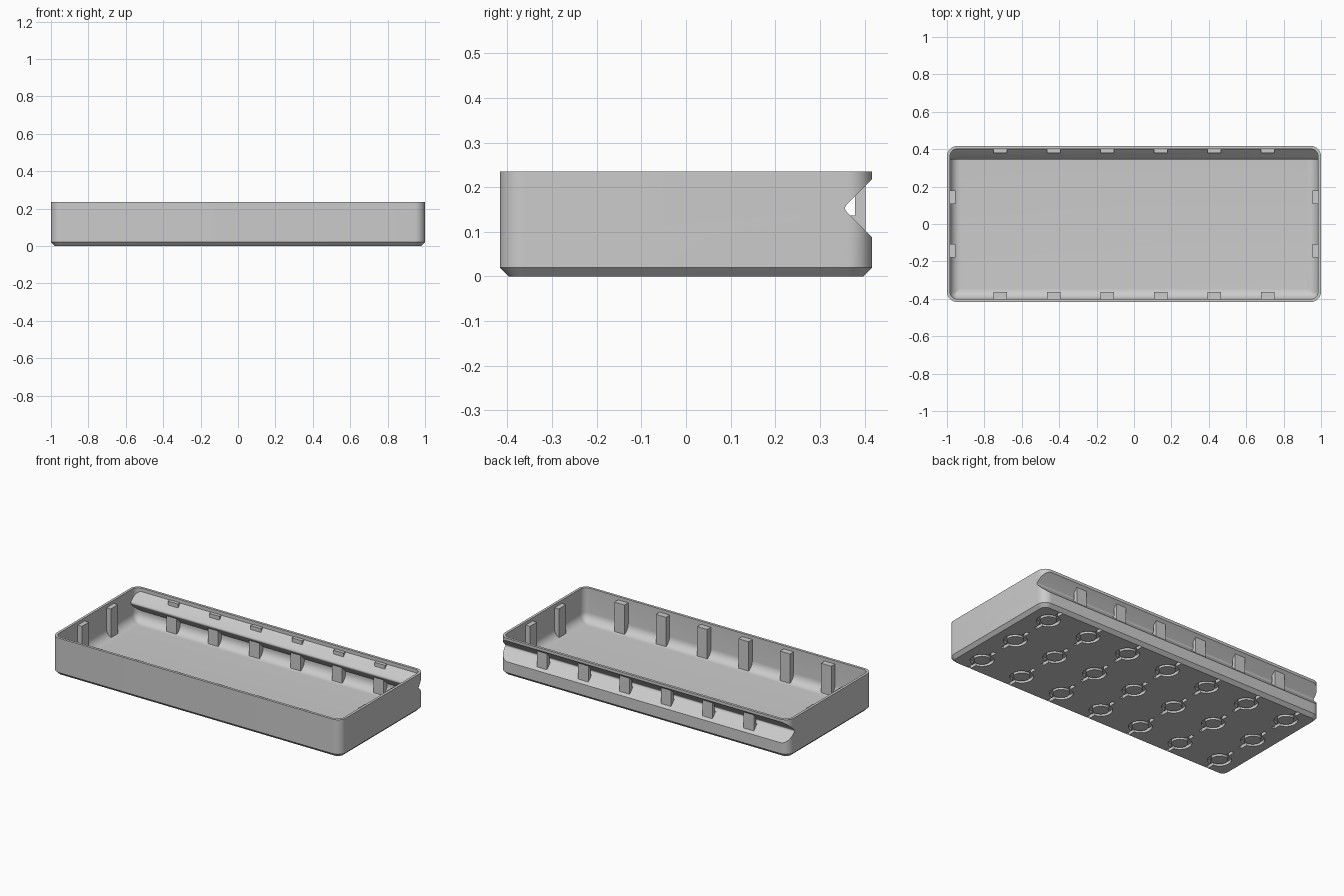
import bpy, bmesh
from math import pi, sin, cos

cube = bpy.data.objects.get("Cube")
if cube:
    bpy.data.objects.remove(cube, do_unlink=True)

HX, HY, H = 1.0, 0.417, 0.235      # outer half sizes and height
CORNER, WALL, FLOOR, FILLET = 0.055, 0.016, 0.028, 0.055
PITCH = 0.286                      # spacing of ribs and sockets

grey = bpy.data.materials.new("plain_grey")
grey.use_nodes = True
grey.diffuse_color = (0.6, 0.6, 0.6, 1)
grey.node_tree.nodes["Principled BSDF"].inputs["Base Color"].default_value = (0.6, 0.6, 0.6, 1)


def finish(bm, name):
    bmesh.ops.recalc_face_normals(bm, faces=bm.faces)
    mesh = bpy.data.meshes.new(name)
    bm.to_mesh(mesh)
    bm.free()
    mesh.materials.append(grey)
    obj = bpy.data.objects.new(name, mesh)
    bpy.context.collection.objects.link(obj)
    return obj


def activate(obj):
    bpy.ops.object.select_all(action='DESELECT')
    obj.select_set(True)
    bpy.context.view_layer.objects.active = obj


def skin(bm, rings, closed=False):
    """Join rings of points with quads; cap the ends or close into a loop."""
    loops = [[bm.verts.new(p) for p in ring] for ring in rings]
    pairs = list(zip(loops, loops[1:]))
    if closed:
        pairs.append((loops[-1], loops[0]))
    else:
        bm.faces.new(loops[0])
        bm.faces.new(loops[-1])
    for a, b in pairs:
        for i in range(len(a)):
            j = (i + 1) % len(a)
            bm.faces.new((a[i], a[j], b[j], b[i]))


def rounded_rect(inset, z, steps=10):
    r = max(CORNER - inset, 0.006)
    cx, cy = HX - inset - r, HY - inset - r
    pts = []
    for q, (sx, sy) in enumerate(((1, 1), (-1, 1), (-1, -1), (1, -1))):
        for k in range(steps + 1):
            a = (q + k / steps) * pi / 2
            pts.append((sx * cx + r * cos(a), sy * cy + r * sin(a), z))
    return pts


def loft(name, levels):
    bm = bmesh.new()
    skin(bm, [rounded_rect(i, z) for i, z in levels])
    return finish(bm, name)


def wedge(name, apex, tip):
    """Long sideways V with a rounded tip, running along x."""
    zc, far, d = 0.153, 0.47, 2 * (tip - apex)
    prof = [(far, zc + far - apex), (apex + d, zc + d), (tip + d * 0.12, zc + d * 0.45),
            (tip, zc), (tip + d * 0.12, zc - d * 0.45), (apex + d, zc - d), (far, zc - far + apex)]
    bm = bmesh.new()
    skin(bm, [[(x, y, z) for y, z in prof] for x in (-1.1, 1.1)])
    return finish(bm, name)


def add_box(bm, x0, x1, y0, y1, z0, z1):
    skin(bm, [[(x0, y0, z), (x1, y0, z), (x1, y1, z), (x0, y1, z)] for z in (z0, z1)])


def cut(target, cutter):
    mod = target.modifiers.new("cut", 'BOOLEAN')
    mod.operation, mod.solver, mod.object = 'DIFFERENCE', 'EXACT', cutter
    activate(target)
    bpy.ops.object.modifier_apply(modifier=mod.name)
    bpy.data.objects.remove(cutter, do_unlink=True)


# Tray shell with chamfered base and filleted cavity
tray = loft("tray", [(0.02, 0), (0, 0.02), (0, H)])
arc = [k / 8 * pi / 2 for k in range(9)]
cavity = loft("cavity_cutter",
              [(WALL + FILLET * (1 - sin(a)), FLOOR + FILLET * (1 - cos(a))) for a in arc]
              + [(WALL, H + 0.05)])

# Back groove, echoed as a ridge inside the cavity
cut(cavity, wedge("ridge_cutter", 0.341, 0.346))
cut(tray, cavity)
cut(tray, wedge("groove_cutter", 0.352, 0.356))

# Underside sockets: ring channel and two slits each
centres = [(i * PITCH, j * PITCH) for i in range(-3, 4) for j in (-1, 0, 1)]
bm = bmesh.new()
for cx, cy in centres:
    skin(bm, [[(cx + r * cos(k * pi / 16), cy + r * sin(k * pi / 16), z) for k in range(32)]
              for r, z in ((0.046, -0.02), (0.066, -0.02), (0.066, 0.019), (0.046, 0.019))],
         closed=True)
cut(tray, finish(bm, "ring_cutter"))
bm = bmesh.new()
for cx, cy in centres:
    for s in (-1, 1):
        y0, y1 = sorted((cy + s * 0.056, cy + s * 0.112))
        add_box(bm, cx - 0.01, cx + 0.01, y0, y1, -0.02, 0.018)
cut(tray, finish(bm, "slit_cutter"))

activate(tray)
bpy.ops.object.shade_smooth_by_angle(angle=pi / 6)

# Ribs along the walls
W, BASE, TOP = 0.035, 0.02, 0.215
front, back, ends = bmesh.new(), bmesh.new(), bmesh.new()
for i in range(6):
    x = (i - 2.5) * PITCH
    add_box(front, x - W, x + W, -0.408, -0.364, BASE, TOP)
    add_box(back, x - W, x + W, 0.379, 0.402, BASE, TOP)
    add_box(back, x - W, x + W, 0.365, 0.385, BASE, 0.137)
for s in (-1, 1):
    for y in (-PITCH / 2, PITCH / 2):
        x0, x1 = sorted((s * 0.99, s * 0.955))
        add_box(ends, x0, x1, y - W, y + W, BASE, TOP)
for bm, name in ((front, "front_ribs"), (back, "back_ribs"), (ends, "end_ribs")):
    finish(bm, name)
